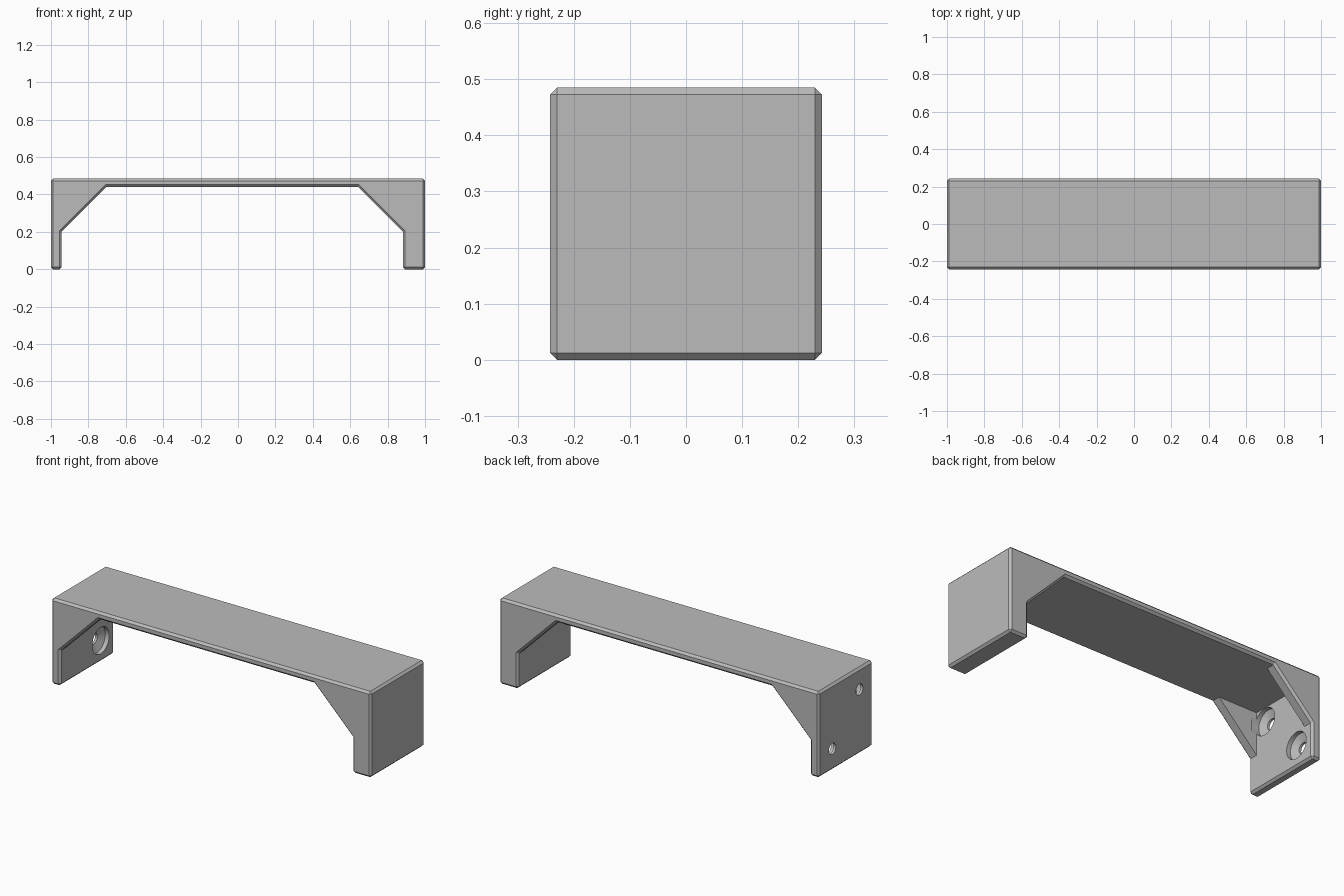
import bpy, bmesh, math
from mathutils import Vector

cube = bpy.data.objects.get("Cube")
if cube:
    bpy.data.objects.remove(cube, do_unlink=True)

H, D = 0.485, 0.242            # height, half depth
INNER_L, INNER_R = -0.943, 0.882   # inner faces of the two legs
KNEE, UNDER = 0.2, 0.441       # gusset foot and underside of the top
RUN = UNDER - KNEE
WALL, CHAMFER = 0.058, 0.012

grey = bpy.data.materials.new("plain_grey")
grey.use_nodes = True
grey.diffuse_color = (0.5, 0.5, 0.5, 1)
grey.node_tree.nodes["Principled BSDF"].inputs["Base Color"].default_value = (0.5, 0.5, 0.5, 1)


def make_object(name, bm):
    bmesh.ops.recalc_face_normals(bm, faces=bm.faces[:])
    mesh = bpy.data.meshes.new(name)
    bm.to_mesh(mesh)
    bm.free()
    mesh.materials.append(grey)
    obj = bpy.data.objects.new(name, mesh)
    bpy.context.collection.objects.link(obj)
    return obj


def prism(points, half):
    """Extrude an x-z outline along y."""
    bm = bmesh.new()
    face = bm.faces.new([bm.verts.new((x, -half, z)) for x, z in points])
    ext = bmesh.ops.extrude_face_region(bm, geom=[face])
    moved = [v for v in ext["geom"] if isinstance(v, bmesh.types.BMVert)]
    bmesh.ops.translate(bm, verts=moved, vec=(0, 2 * half, 0))
    return bm


def lathe_x(profile, y, z, sides=32):
    """Closed solid of (x, radius) rings around an axis along x."""
    bm = bmesh.new()
    rings = []
    for x, r in profile:
        angles = [2 * math.pi * i / sides for i in range(sides)]
        rings.append([bm.verts.new((x, y + r * math.cos(a), z + r * math.sin(a))) for a in angles])
    for a, b in zip(rings, rings[1:]):
        for i in range(sides):
            j = (i + 1) % sides
            bm.faces.new((a[i], a[j], b[j], b[i]))
    bm.faces.new(rings[0])
    bm.faces.new(rings[-1])
    return bm


# Bridge body: one outline with 45 degree gussets, outer edges chamfered
opening = [(INNER_R, KNEE), (INNER_R - RUN, UNDER), (INNER_L + RUN, UNDER), (INNER_L, KNEE)]
outline = [(-1, 0), (-1, H), (1, H), (1, 0), (INNER_R, 0)] + opening + [(INNER_L, 0)]
bm = prism(outline, D)


def is_crease(edge):
    a, b = (v.co for v in edge.verts)
    along_y = abs(a.y - b.y) > D
    return along_y and any((Vector((a.x, a.z)) - Vector(p)).length < 0.001 for p in opening)


bmesh.ops.bevel(bm, geom=[e for e in bm.edges if not is_crease(e)], offset=CHAMFER,
                offset_type='OFFSET', segments=1, affect='EDGES', profile=0.5)
body = make_object("bracket_body", bm)

# Pockets that leave thin gussets at the front and back
cutters = []
for name, x, side in (("pocket_left", INNER_R, -1), ("pocket_right", INNER_L, 1)):
    reach = RUN + 0.01
    tri = [(x, UNDER - reach), (x, UNDER), (x + side * reach, UNDER)]
    cutters.append(make_object(name, prism(tri, D - WALL)))

# Two countersunk screw holes through the thin leg
screw = [(-1.05, 0.031), (-0.986, 0.031), (-0.967, 0.075), (INNER_L + 0.03, 0.075)]
for name, y, z in (("low_hole", D / 2, H / 4), ("high_hole", -D / 2, H * 3 / 4)):
    cutters.append(make_object(name, lathe_x(screw, y, z)))

bpy.context.view_layer.objects.active = body
body.select_set(True)
for cutter in cutters:
    cutter.hide_render = True
    mod = body.modifiers.new(cutter.name, 'BOOLEAN')
    mod.operation = 'DIFFERENCE'
    mod.solver = 'EXACT'
    mod.object = cutter
    bpy.ops.object.modifier_apply(modifier=mod.name)
    bpy.data.objects.remove(cutter, do_unlink=True)

bpy.ops.object.shade_smooth_by_angle(angle=math.radians(25))
